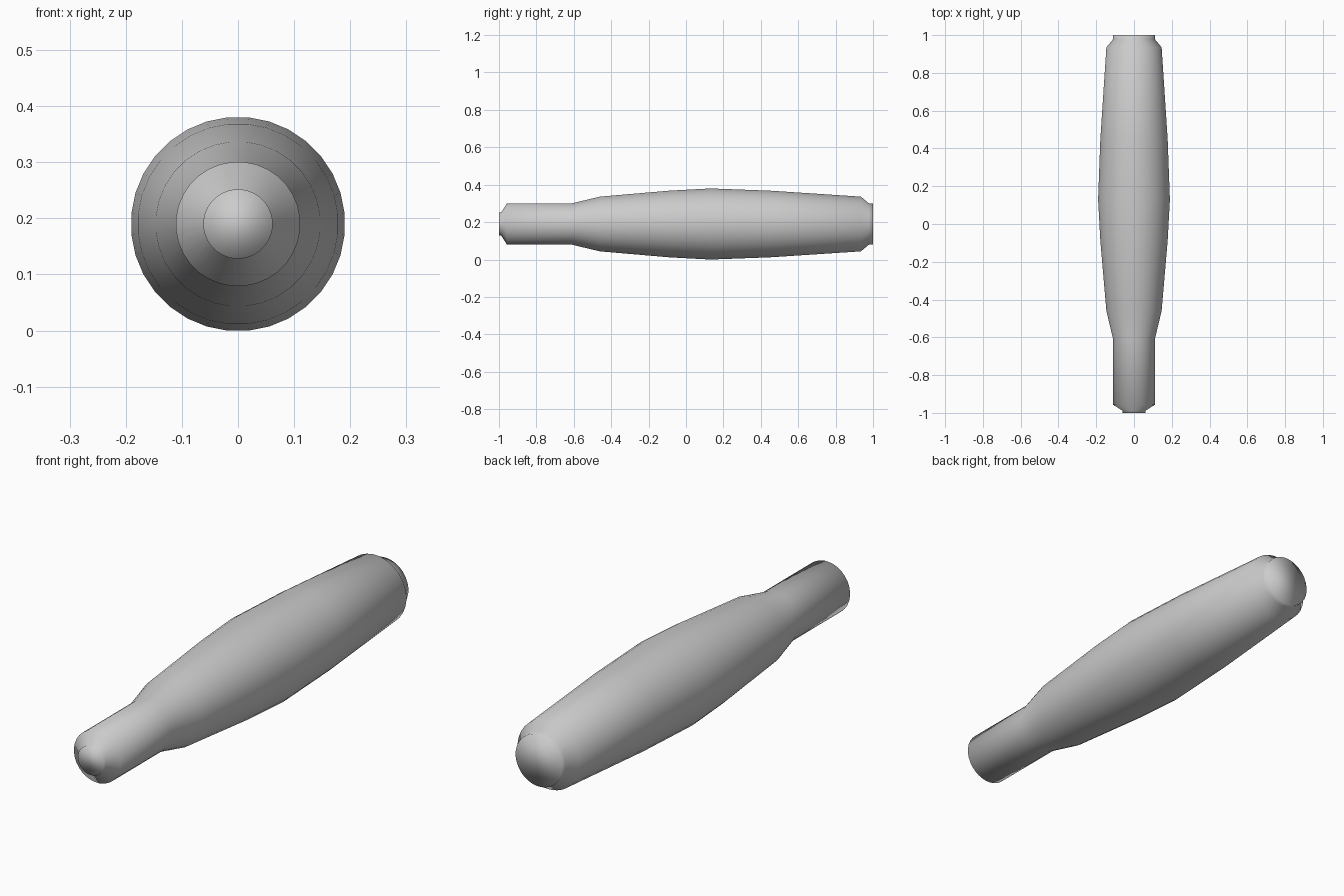
import bpy, bmesh, math

if "Cube" in bpy.data.objects:
    bpy.data.objects.remove(bpy.data.objects["Cube"])

SIDES = 32
AXIS_Z = 0.19

# Turned profile: (position along y, radius)
PROFILE = [(-1.0, 0.062), (-0.988, 0.062), (-0.957, 0.111), (-0.61, 0.111),
           (-0.46, 0.147), (-0.09, 0.179), (0.13, 0.191), (0.45, 0.179),
           (0.935, 0.147), (0.978, 0.111), (1.0, 0.111)]


def lathe(name, profile):
    bm = bmesh.new()
    rings = []
    for y, r in profile:
        ring = []
        for i in range(SIDES):
            a = 2 * math.pi * (i + 0.5) / SIDES
            ring.append(bm.verts.new((r * math.cos(a), y, AXIS_Z + r * math.sin(a))))
        rings.append(ring)
    for a, b in zip(rings, rings[1:]):
        for i in range(SIDES):
            j = (i + 1) % SIDES
            bm.faces.new((a[i], a[j], b[j], b[i]))
    # End caps
    bm.faces.new(rings[0])
    bm.faces.new(rings[-1])
    bmesh.ops.recalc_face_normals(bm, faces=bm.faces)
    for f in bm.faces:
        f.smooth = True
    mesh = bpy.data.meshes.new(name)
    bm.to_mesh(mesh)
    bm.free()
    obj = bpy.data.objects.new(name, mesh)
    bpy.context.collection.objects.link(obj)
    return obj


# Turned handle with narrow neck and stepped ends
lathe("turned_handle", PROFILE)
